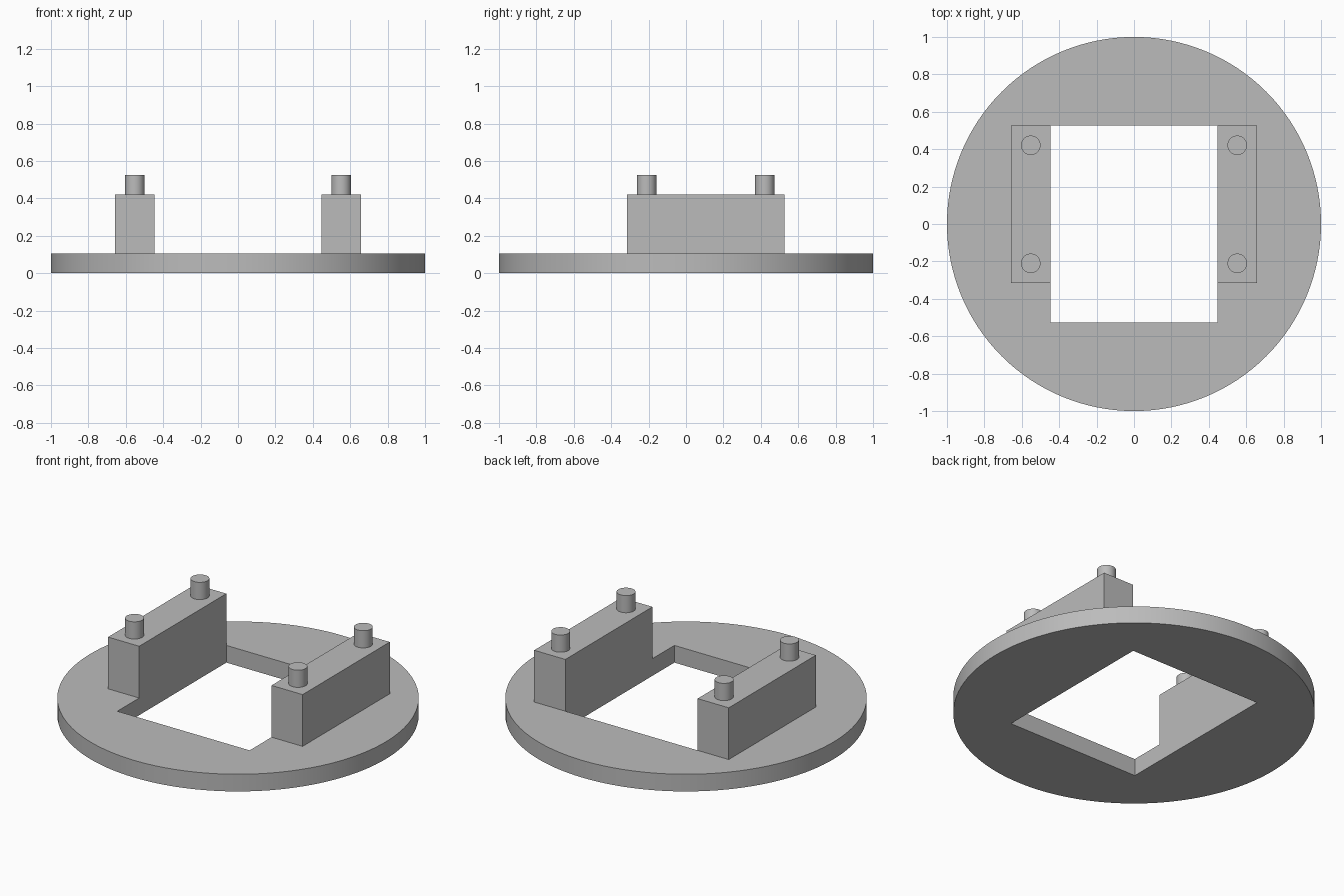
import bpy
import math

default = bpy.data.objects.get("Cube")
if default:
    bpy.data.objects.remove(default, do_unlink=True)

PLATE_H = 0.105
HOLE_X, HOLE_Y = 0.447, 0.526
RAIL_W, RAIL_TOP = 0.21, 0.421
RAIL_FRONT = -0.315
PEG_R, PEG_TOP = 0.052, 0.526

grey = bpy.data.materials.new("grey plastic")
grey.use_nodes = True
COLOUR = (0.5, 0.5, 0.5, 1)
grey.diffuse_color = COLOUR
grey.node_tree.nodes["Principled BSDF"].inputs["Base Color"].default_value = COLOUR


def box(name, low, high):
    bpy.ops.mesh.primitive_cube_add(size=1, location=[(a + b) / 2 for a, b in zip(low, high)])
    obj = bpy.context.object
    obj.name = name
    obj.scale = [b - a for a, b in zip(low, high)]
    bpy.ops.object.transform_apply(location=False, rotation=False)
    obj.data.materials.append(grey)
    return obj


def cylinder(name, radius, x, y, bottom, top, sides):
    bpy.ops.mesh.primitive_cylinder_add(vertices=sides, radius=radius, depth=top - bottom,
                                        location=(x, y, (bottom + top) / 2))
    obj = bpy.context.object
    obj.name = name
    obj.data.materials.append(grey)
    bpy.ops.object.shade_smooth_by_angle(angle=math.radians(30))
    return obj


# Round base plate with a rectangular opening
plate = cylinder("base_plate", 1, 0, 0, 0, PLATE_H, 128)
cutter = box("opening_cutter", (-HOLE_X, -HOLE_Y, -0.1), (HOLE_X, HOLE_Y, 0.3))
cut = plate.modifiers.new("opening", 'BOOLEAN')
cut.operation = 'DIFFERENCE'
cut.solver = 'EXACT'
cut.object = cutter
bpy.context.view_layer.objects.active = plate
bpy.ops.object.modifier_apply(modifier=cut.name)
bpy.data.objects.remove(cutter, do_unlink=True)

# Mounting rails beside the opening, each with two pegs
for side, sign in (("left", 1), ("right", -1)):
    inner, outer = sign * HOLE_X, sign * (HOLE_X + RAIL_W)
    box(side + "_rail", (min(inner, outer), RAIL_FRONT, PLATE_H),
        (max(inner, outer), HOLE_Y, RAIL_TOP))
    for end, y in (("front", RAIL_FRONT + RAIL_W / 2), ("back", HOLE_Y - RAIL_W / 2)):
        cylinder(f"{side}_{end}_peg", PEG_R, (inner + outer) / 2, y, RAIL_TOP, PEG_TOP, 48)
